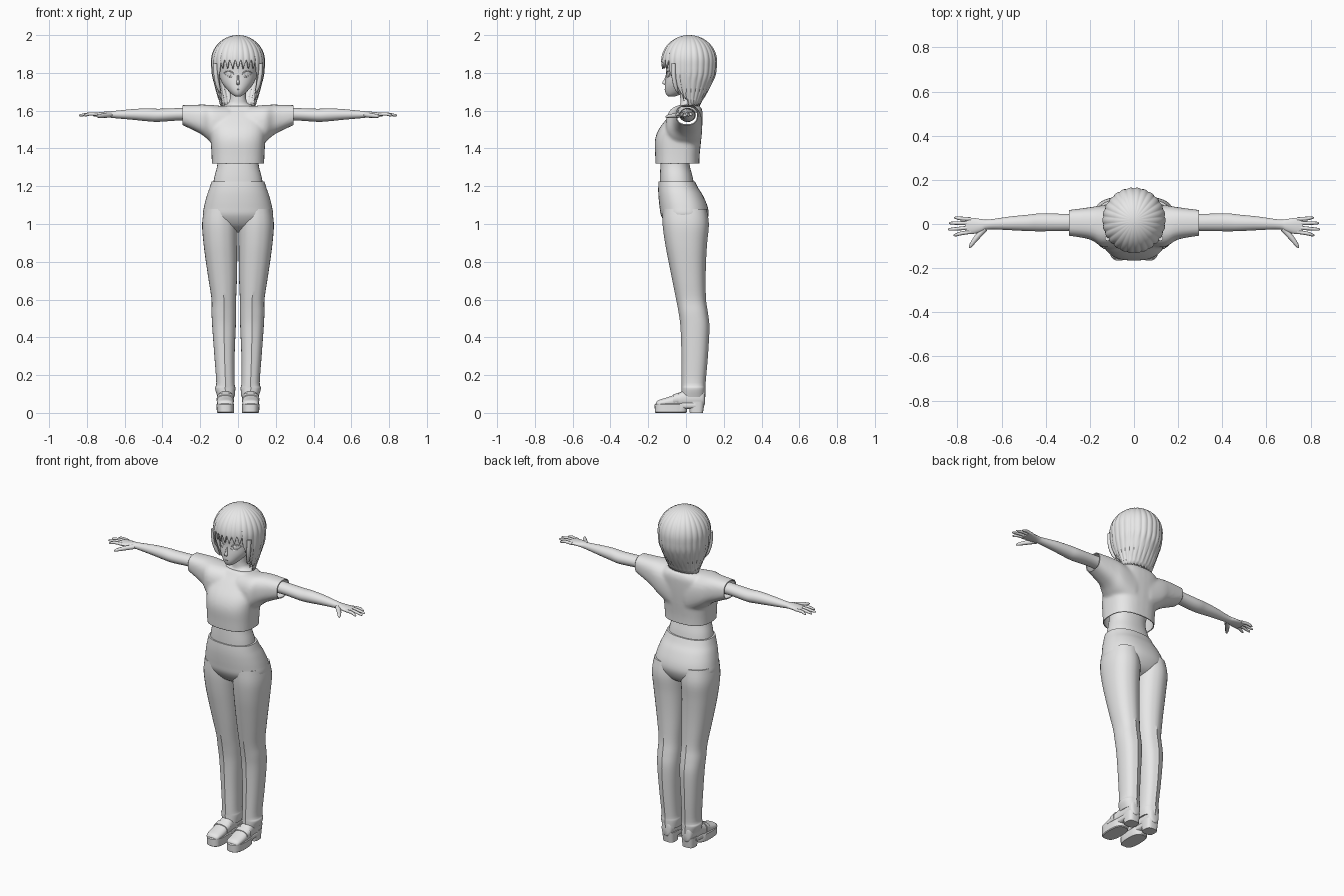
import bpy, bmesh, math
from mathutils import Vector

if "Cube" in bpy.data.objects:
    bpy.data.objects.remove(bpy.data.objects["Cube"])

grey = bpy.data.materials.new("light_grey")
grey.use_nodes = True
COLOR = (0.8, 0.8, 0.8, 1)
grey.diffuse_color = COLOR
grey.node_tree.nodes["Principled BSDF"].inputs["Base Color"].default_value = COLOR


def finish(obj, mirror=False, angle=35):
    """Material, smooth shading and optional mirroring across x."""
    obj.data.materials.clear()
    obj.data.materials.append(grey)
    if mirror:
        obj.modifiers.new("Mirror", 'MIRROR')
    bpy.ops.object.select_all(action='DESELECT')
    obj.select_set(True)
    bpy.context.view_layer.objects.active = obj
    if obj.type == 'MESH':
        bpy.ops.object.shade_smooth_by_angle(angle=math.radians(angle))
    return obj


def from_bmesh(name, bm):
    bmesh.ops.recalc_face_normals(bm, faces=bm.faces)
    me = bpy.data.meshes.new(name)
    bm.to_mesh(me)
    bm.free()
    obj = bpy.data.objects.new(name, me)
    bpy.context.collection.objects.link(obj)
    return obj


def spline(rows, sub):
    """Catmull-Rom interpolation between rows of numbers."""
    out = []
    for i in range(len(rows) - 1):
        p = [rows[max(0, min(len(rows) - 1, i + k))] for k in (-1, 0, 1, 2)]
        for s in range(sub):
            t = s / sub
            out.append([b + t / 2 * (c - a + t * (2*a - 5*b + 4*c - d + t * (3*(b - c) + d - a)))
                        for a, b, c, d in zip(*p)])
    return out + [list(rows[-1])]


def loft(name, axis, rows, p=2.0, n=32, sub=4, ridge=0, mirror=False, bm=None):
    """Rows are (position, first min, first max, second min, second max)."""
    own = bm is None
    bm = bm or bmesh.new()
    rings = []
    for t, a0, a1, b0, b1 in spline(rows, sub):
        ring = []
        for k in range(n):
            w = 2 * math.pi * k / n
            c, s = math.cos(w), math.sin(w)
            a = (a0 + a1) / 2 + (a1 - a0) / 2 * math.copysign(abs(c) ** (2 / p), c)
            b = (b0 + b1) / 2 + (b1 - b0) / 2 * math.copysign(abs(s) ** (2 / p), s)
            if k % (n // 2) == n // 4:
                b += math.copysign(ridge, s)
            co = {'x': (t, a, b), 'y': (a, t, b), 'z': (a, b, t)}[axis]
            ring.append(bm.verts.new(co))
        rings.append(ring)
    for r, q in zip(rings, rings[1:]):
        for k in range(n):
            bm.faces.new((r[k], r[(k + 1) % n], q[(k + 1) % n], q[k]))
    bm.faces.new(rings[0])
    bm.faces.new(rings[-1])
    if own:
        return finish(from_bmesh(name, bm), mirror)


def tube(name, points, radius, mirror=True):
    """Tapered tube; points are (x, y, z, relative radius)."""
    cu = bpy.data.curves.new(name, 'CURVE')
    cu.dimensions = '3D'
    cu.bevel_depth = radius
    cu.bevel_resolution = 2
    cu.use_fill_caps = True
    sp = cu.splines.new('POLY')
    pts = spline(points, 4)
    sp.points.add(len(pts) - 1)
    for q, (x, y, z, r) in zip(sp.points, pts):
        q.co, q.radius = (x, y, z, 1), r
    sp.use_smooth = True
    obj = bpy.data.objects.new(name, cu)
    bpy.context.collection.objects.link(obj)
    return finish(obj, mirror)


# Shirt: body and sleeves fused, then cut open at hem and cuffs
bm = bmesh.new()
loft("", 'z', [(1.29, -.138, .138, -.16, .07), (1.36, -.14, .14, -.163, .072),
               (1.44, -.145, .145, -.165, .08), (1.5, -.15, .15, -.145, .085),
               (1.56, -.15, .15, -.1, .088), (1.6, -.13, .13, -.065, .087),
               (1.625, -.1, .1, -.045, .075)], p=2.6, bm=bm)
for side in (1, -1):
    loft("", 'x', [(side * x, *r) for x, *r in (
        (.05, -.1, .085, 1.37, 1.622), (.14, -.105, .085, 1.43, 1.63),
        (.2, -.07, .076, 1.478, 1.632), (.32, -.05, .06, 1.535, 1.628))], p=2.5, bm=bm)
raw = from_bmesh("shirt_raw", bm)
rm = raw.modifiers.new("Remesh", 'REMESH')
rm.mode, rm.voxel_size = 'VOXEL', .008
sm = raw.modifiers.new("Smooth", 'SMOOTH')
sm.factor, sm.iterations = .5, 8
bm = bmesh.new()
bm.from_object(raw, bpy.context.evaluated_depsgraph_get())
bpy.data.objects.remove(raw)
for co, no in (((0, 0, 1.32), (0, 0, -1)), ((.295, 0, 0), (1, 0, 0)), ((-.295, 0, 0), (-1, 0, 0))):
    bmesh.ops.bisect_plane(bm, geom=bm.verts[:] + bm.edges[:] + bm.faces[:],
                           plane_co=co, plane_no=no, clear_outer=True)
shirt = finish(from_bmesh("shirt", bm))
shirt.modifiers.new("Thickness", 'SOLIDIFY').thickness = .005

# Skin: waist, neck, arms
loft("waist", 'z', [(1.19, -.135, .135, -.138, .045), (1.25, -.125, .125, -.138, .035),
                    (1.31, -.11, .11, -.135, .02), (1.36, -.11, .11, -.13, .02),
                    (1.45, -.12, .12, -.12, .05)], p=2.3)
loft("neck", 'z', [(1.59, -.1, .1, -.045, .07), (1.625, -.085, .085, -.035, .065),
                   (1.65, -.045, .045, -.03, .055), (1.76, -.042, .042, -.035, .05)])
loft("arm", 'x', [(.2, -.035, .052, 1.54, 1.615), (.3, -.032, .046, 1.548, 1.614),
                  (.42, -.033, .048, 1.541, 1.61), (.48, -.032, .042, 1.544, 1.612),
                  (.56, -.028, .034, 1.552, 1.608), (.66, -.024, .02, 1.561, 1.598),
                  (.69, -.035, .022, 1.565, 1.596), (.73, -.045, .028, 1.568, 1.592),
                  (.765, -.044, .028, 1.57, 1.588)], n=24, mirror=True)

# Fingers and thumb
for i, (tip, y0, y1) in enumerate(((.815, .022, .028), (.838, .004, .004),
                                   (.842, -.016, -.024), (.818, -.036, -.05))):
    tube(f"finger_{i + 1}", [(.74, y0, 1.58, 1), (.785, (y0 + y1) / 2, 1.582, 1),
                             (tip - .01, y1, 1.576, .75), (tip, y1, 1.574, .3)], .0085)
tube("thumb", [(.675, -.02, 1.578, 1.3), (.71, -.058, 1.574, 1.2),
               (.738, -.095, 1.57, .8), (.745, -.108, 1.568, .3)], .0105)

# Trousers: hips and creased legs
loft("trouser_hips", 'z', [(.955, -.04, .04, -.03, .04), (.985, -.13, .13, -.09, .09),
                           (1.04, -.182, .182, -.13, .118), (1.09, -.18, .18, -.14, .115),
                           (1.15, -.165, .165, -.146, .09), (1.19, -.151, .151, -.147, .065),
                           (1.225, -.14, .14, -.145, .048)], p=2.3, n=48)
loft("trouser_leg", 'z', [(.085, .018, .108, -.022, .098), (.13, .014, .122, -.02, .1),
                          (.16, .018, .115, -.02, .1), (.3, .018, .125, -.02, .112),
                          (.45, .012, .136, -.025, .12), (.53, .01, .14, -.035, .112),
                          (.6, .01, .14, -.048, .102), (.7, .006, .155, -.068, .1),
                          (.8, .004, .17, -.088, .102), (.9, .003, .183, -.107, .108),
                          (1, .002, .19, -.12, .117), (1.08, .01, .179, -.12, .105)],
     p=2.3, ridge=.004, mirror=True)

# Shoes: sole, heel block, upper and strap
loft("shoe_sole", 'z', [(0, .022, .108, -.16, .0), (.004, .02, .112, -.165, .004),
                        (.045, .02, .114, -.166, .01), (.05, .024, .11, -.16, .01)],
     p=2.8, sub=1, mirror=True)
loft("shoe_heel", 'z', [(0, .028, .1, .02, .09), (.06, .025, .104, .012, .098)],
     p=3, sub=1, mirror=True)
loft("shoe_shank", 'y', [(-.04, .028, .106, .018, .06), (.05, .028, .104, .022, .06)],
     p=3, sub=1, mirror=True)
loft("shoe_upper", 'y', [(-.158, .045, .088, .035, .055), (-.145, .028, .106, .03, .068),
                         (-.1, .023, .111, .03, .082), (-.05, .024, .11, .03, .1),
                         (-.01, .026, .106, .03, .118), (.05, .027, .104, .03, .13),
                         (.09, .034, .098, .035, .128), (.1, .05, .084, .045, .11)],
     p=2.3, mirror=True)
loft("shoe_strap", 'y', [(-.07, .021, .113, .04, .096), (-.04, .021, .113, .04, .108)],
     p=2.4, sub=1, mirror=True)

# Head and nose
loft("head", 'z', [(1.675, -.012, .012, -.092, -.06), (1.685, -.03, .03, -.104, -.03),
                   (1.71, -.056, .056, -.112, .03), (1.75, -.086, .086, -.11, .08),
                   (1.8, -.1, .1, -.105, .11), (1.87, -.105, .105, -.108, .12),
                   (1.93, -.085, .085, -.08, .1), (1.96, -.04, .04, -.03, .05)], n=40)
loft("nose", 'z', [(1.737, -.006, .006, -.113, -.1), (1.746, -.009, .009, -.126, -.1),
                   (1.765, -.006, .006, -.116, -.1), (1.79, -.004, .004, -.107, -.1)], n=12)
tube("mouth", [(-.016, -.108, 1.714, .4), (0, -.112, 1.712, 1), (.016, -.108, 1.714, .4)],
     .0022, mirror=False)

# Eyes with upper lash and lower lid
for name, dz, r in (("upper_lash", .013, .003), ("lower_lid", -.015, .0016)):
    tube(name, [(.018, -.102, 1.79, .5), (.035, -.1, 1.793 + dz, 1),
                (.055, -.09, 1.797 + dz, 1), (.076, -.07, 1.8, .5)], r)
bpy.ops.mesh.primitive_uv_sphere_add(segments=20, ring_count=10, location=(.045, -.093, 1.794))
iris = bpy.context.object
iris.name = "iris"
iris.scale, iris.rotation_euler = (.01, .004, .013), (0, 0, .4)
bpy.ops.object.transform_apply(location=True, rotation=True, scale=True)
finish(iris, True)

# Hair: ridged shell whose lower edge depends on direction
OUTLINE = spline([(1.61, .09, -.02, .066), (1.65, .1, -.045, .085), (1.7, .115, -.085, .115),
                  (1.75, .129, -.115, .142), (1.8, .139, -.128, .16),
                  (1.86, .143, -.132, .165)], 8)


def hair_point(w, z):
    """Surface point in direction w, measured from the front."""
    row = min(OUTLINE, key=lambda r: abs(r[0] - z))
    f = math.sqrt(max(0, 1 - (max(0, z - 1.86) / .14) ** 2))
    f *= .975 + .03 * abs(math.sin(13 * w))
    _, rx, y0, y1 = row
    mid, ry = (y0 + y1) / 2, (y1 - y0) / 2
    return Vector((rx * f * math.sin(w), mid - ry * f * math.cos(w), z))


def hair_edge(w):
    d = abs(math.degrees(math.remainder(w, 2 * math.pi)))
    if d < 42:
        return 1.82 + .055 * abs((d / 12 + .5) % 1 * 2 - 1)
    if d < 66:
        return 1.82 - .14 * (d - 42) / 24
    if d < 80:
        return 1.68 - .04 * (d - 66) / 14 + .012 * (d > 76)
    return 1.625 + .006 * abs(math.sin(13 * w))


bm = bmesh.new()
COLS, ROWS = 208, 28
grid = []
for j in range(COLS):
    w = 2 * math.pi * j / COLS
    low = hair_edge(w)
    grid.append([bm.verts.new(hair_point(w, low + (2 - low) * math.sin(math.pi / 2 * i / ROWS)))
                 for i in range(ROWS + 1)])
for a, b in zip(grid, grid[1:] + grid[:1]):
    for i in range(ROWS):
        bm.faces.new((a[i], b[i], b[i + 1], a[i + 1]))
bmesh.ops.remove_doubles(bm, verts=bm.verts, dist=.0005)
hair = finish(from_bmesh("hair", bm), angle=50)
hair.modifiers.new("Thickness", 'SOLIDIFY').thickness = .008

# Side locks framing the face
for i, (x, y, low) in enumerate(((.1, -.065, 1.69), (.098, -.035, 1.65))):
    tube(f"side_lock_{i + 1}", [(x + .02, y, 1.85, 1), (x + .016, y, 1.78, 1),
                                (x + .003, y + .012, 1.72, .8), (x - .012, y + .025, low, .1)], .012)
